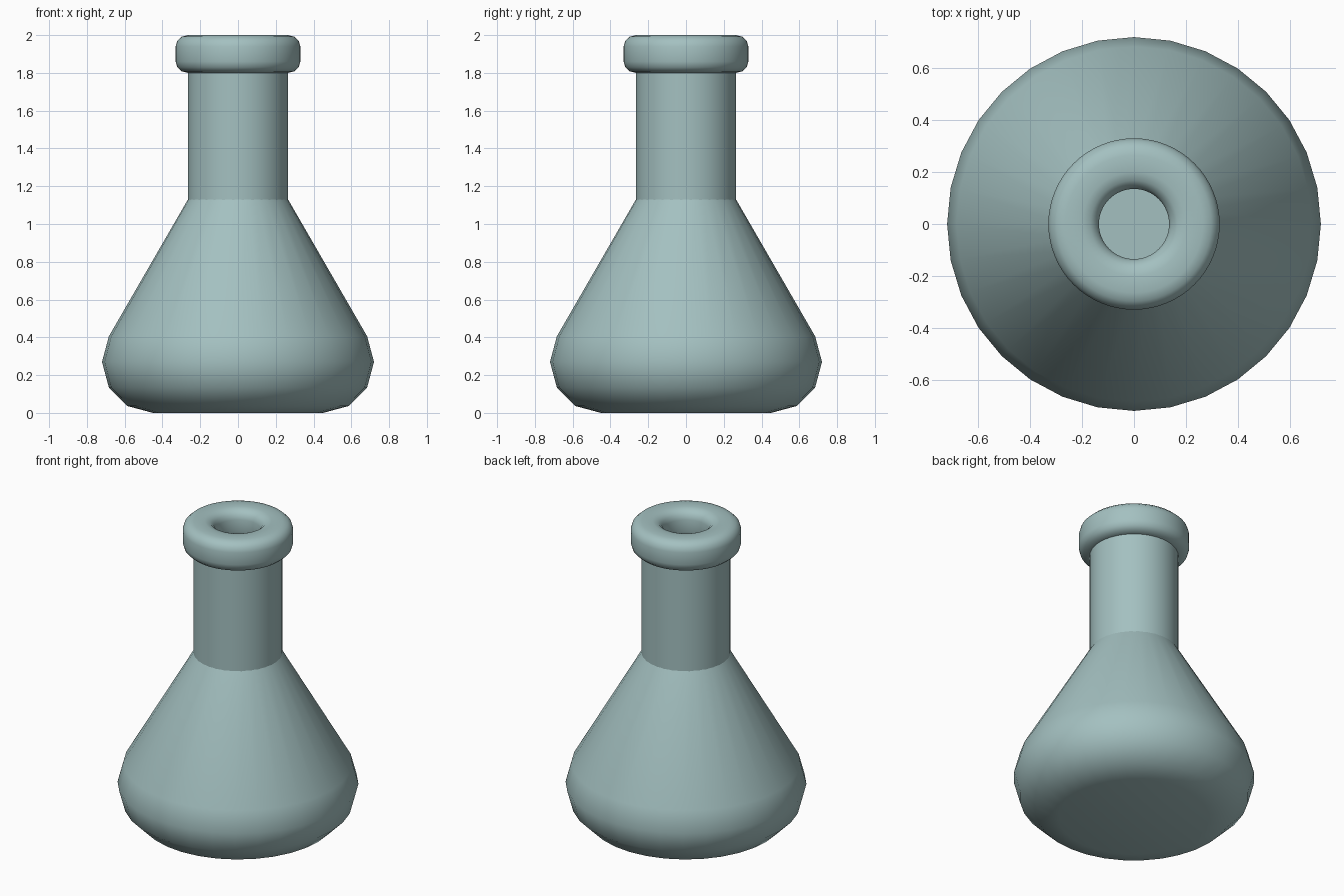
import bpy, bmesh
from math import sin, cos, pi, radians

old = bpy.data.objects.get("Cube")
if old:
    bpy.data.objects.remove(old)

glass = bpy.data.materials.new("grey_teal_glass")
glass.use_nodes = True
colour = (0.37, 0.53, 0.53, 1)
glass.diffuse_color = colour
glass.node_tree.nodes["Principled BSDF"].inputs["Base Color"].default_value = colour


def lathe(name, profile, segments, closed=False, angle=180):
    """Spin (radius, z) points around z; open profiles get flat end caps."""
    bm = bmesh.new()
    rings = [[bm.verts.new((r * cos(2 * pi * i / segments),
                            r * sin(2 * pi * i / segments), z))
              for i in range(segments)] for r, z in profile]
    pairs = list(zip(rings, rings[1:]))
    if closed:
        pairs.append((rings[-1], rings[0]))
    else:
        bm.faces.new(rings[0][::-1])
        bm.faces.new(rings[-1])
    for low, high in pairs:
        for i in range(segments):
            j = (i + 1) % segments
            bm.faces.new((low[i], low[j], high[j], high[i]))
    bmesh.ops.recalc_face_normals(bm, faces=bm.faces)
    mesh = bpy.data.meshes.new(name)
    bm.to_mesh(mesh)
    bm.free()
    mesh.materials.append(glass)
    obj = bpy.data.objects.new(name, mesh)
    bpy.context.collection.objects.link(obj)
    bpy.ops.object.select_all(action="DESELECT")
    obj.select_set(True)
    bpy.context.view_layer.objects.active = obj
    bpy.ops.object.shade_smooth_by_angle(angle=radians(angle))
    return obj


# Conical body with a rounded foot in 30 degree steps
foot = [(0.45 + 0.27 * cos(radians(a)), 0.27 + 0.27 * sin(radians(a)))
        for a in range(-90, 31, 30)]
lathe("flask_body", foot + [(0.265, 1.13)], 32, angle=40)

# Straight neck, closed just inside the rim
lathe("flask_neck", [(0.265, 1.1), (0.265, 1.82)], 64, angle=40)

# Rounded lip ring around the mouth
corners = [(1, -1, -90), (1, 1, 0), (-1, 1, 90), (-1, -1, 180)]
lip = [(0.2325 + sx * 0.0325 + 0.065 * cos(radians(start + step)),
        1.9 + sz * 0.04 + 0.06 * sin(radians(start + step)))
       for sx, sz, start in corners for step in (0, 30, 60, 90)]
lathe("flask_lip", lip, 64, closed=True)
